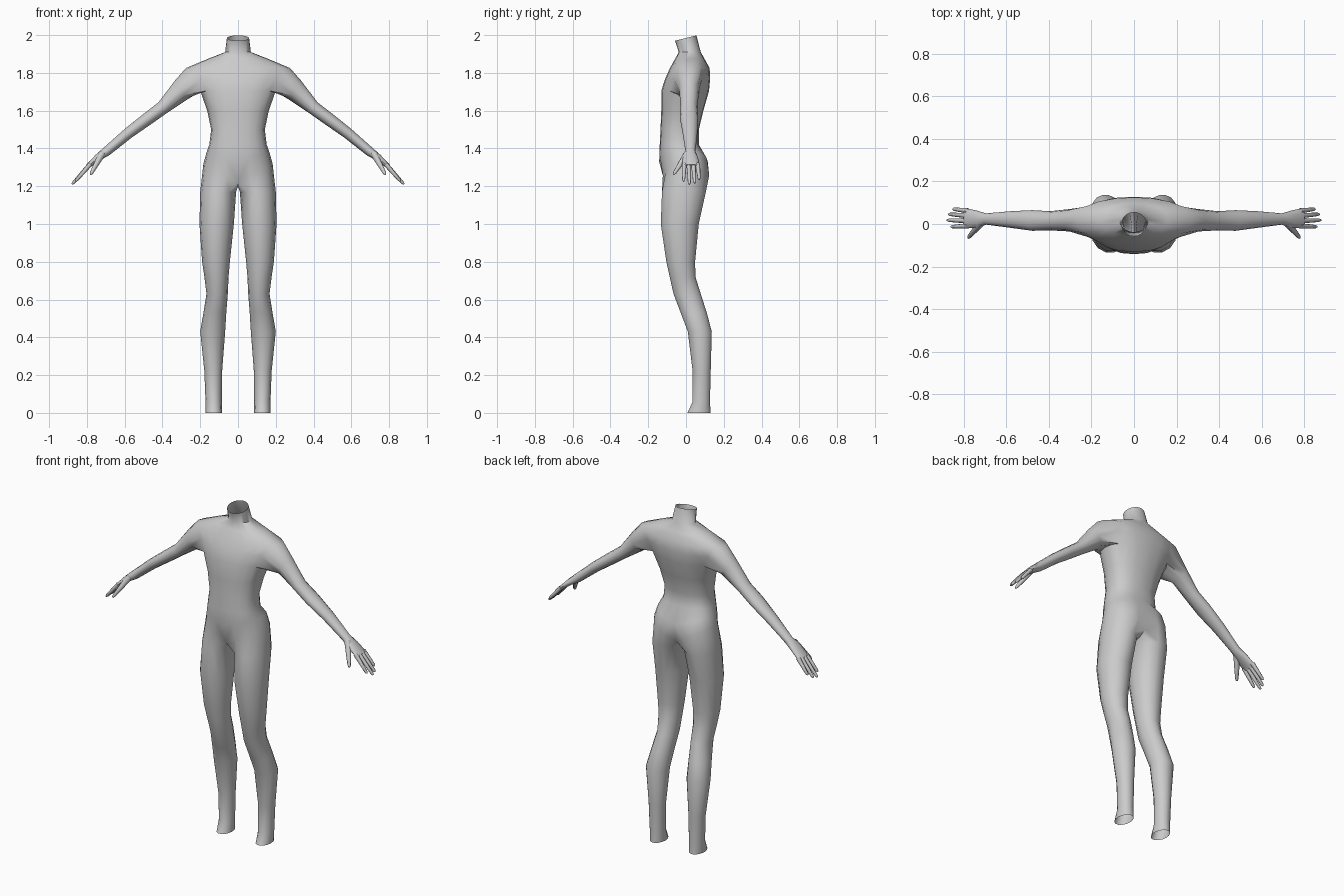
import bpy, bmesh
from math import sin, cos, radians, copysign
from mathutils import Vector

if "Cube" in bpy.data.objects:
    bpy.data.objects.remove(bpy.data.objects["Cube"])

bm = bmesh.new()


def spow(v, p):
    return copysign(abs(v) ** p, v)


def band(a, b, closed=True, flip=False, skip=()):
    """Join two rows of vertices with quads."""
    n = len(a)
    for i in range(n if closed else n - 1):
        if i in skip:
            continue
        j = (i + 1) % n
        q = [a[i], a[j], b[j], b[i]]
        bm.faces.new(q[::-1] if flip else q)


def torso_row(z, hw, yf, yb, side=0.0, tilt=0.0, p=0.85):
    """Half ring running from front centre round the side to back centre."""
    row = []
    for i in range(11):
        a = radians(-90 + 18 * i)
        c = cos(a) if 0 < i < 10 else 0.0
        x = hw * spow(c, p)
        y = (yf + yb) / 2 + (yb - yf) / 2 * spow(sin(a), p)
        row.append(bm.verts.new((x, y, z + side * x / hw + tilt * y)))
    return row


def leg_row(z, xi, xo, yf, yb):
    row = []
    for i in range(14):
        a = radians(360 / 14 * (i - 5))
        row.append(bm.verts.new(((xi + xo) / 2 + (xo - xi) / 2 * cos(a),
                                 (yf + yb) / 2 + (yb - yf) / 2 * sin(a), z)))
    return row


def arm_row(xt, zt, xb, zb, yf, yb):
    """Ring given by its top point, bottom point and depth range."""
    row = []
    for i in range(12):
        a = radians(-150 + 30 * i)
        s = sin(a) / 2
        row.append(bm.verts.new(((xt + xb) / 2 + (xt - xb) * s,
                                 (yf + yb) / 2 + (yb - yf) / 2 * cos(a),
                                 (zt + zb) / 2 + (zt - zb) * s)))
    return row


def finger(base, tip, r0, r1):
    base, tip = Vector(base), Vector(tip)
    d = (tip - base).normalized()
    v = d.cross(Vector((0, 1, 0))).normalized()
    u = v.cross(d)
    prev = None
    for t, r in ((0, r0), (0.5, (r0 + r1) / 2), (0.92, r1), (1, r1 * 0.5)):
        c = base.lerp(tip, t)
        ring = [bm.verts.new(c + r * (cos(radians(45 * k)) * u + sin(radians(45 * k)) * v))
                for k in range(8)]
        if prev:
            band(prev, ring)
        prev = ring
    bm.faces.new(prev)


# Torso and neck, with an opening left at the shoulder
torso = [torso_row(*r) for r in (
    (1.22, .183, -.128, .128, .10),
    (1.33, .166, -.142, .115, .05),
    (1.42, .152, -.139, .068),
    (1.50, .142, -.135, .068),
    (1.60, .163, -.131, .092),
    (1.705, .200, -.131, .122),
    (1.77, .238, -.110, .128),
    (1.826, .275, -.085, .125, 0, 0, 0.95),
    (1.874, .160, -.058, .098, 0, 0, 0.95),
    (1.91, .068, -.038, .078, 0, 0, 1),
    (1.985, .059, -.058, .055, 0, .25, 1))]
LO, MID, HI = 5, 6, 7
for k in range(len(torso) - 1):
    band(torso[k], torso[k + 1], closed=False,
         skip=range(3, 7) if k in (LO, MID) else ())

# Arm, growing out of the shoulder opening down to the palm
prev = (torso[LO][3:8] + [torso[MID][7]] + torso[HI][3:8][::-1] + [torso[MID][3]])
for r in ((.335, 1.758, .272, 1.657, -.035, .070),
          (.42, 1.645, .37, 1.592, -.030, .060),
          (.50, 1.583, .455, 1.532, -.032, .065),
          (.60, 1.503, .562, 1.458, -.018, .060),
          (.71, 1.405, .68, 1.365, -.003, .050),
          (.755, 1.365, .730, 1.337, -.018, .064),
          (.802, 1.315, .785, 1.298, -.021, .074)):
    row = arm_row(*r)
    band(prev, row)
    prev = row
bm.faces.new(prev)

# Fingers and thumb
for y0, y1, x, z in ((-.009, -.013, .860, 1.226), (.015, .018, .879, 1.210),
                     (.039, .046, .872, 1.216), (.062, .070, .852, 1.236)):
    finger((.782, y0, 1.317), (x, y1, z), .0125, .008)
finger((.718, .008, 1.375), (.780, -.066, 1.262), .019, .009)

# Leg, joined to the hip line and three crotch points on the centre line
hip = torso[0]
hip[-1].co.y -= .035
hip[0].co.y += .015
prev = hip + [bm.verts.new((0, y, 1.198)) for y in (.05, 0, -.06)]
for r in ((1.17, .010, .200, -.130, .108),
          (1.00, .022, .204, -.136, .070),
          (0.80, .043, .190, -.106, .050),
          (0.72, .050, .178, -.088, .052),
          (0.63, .054, .167, -.068, .080),
          (0.53, .062, .183, -.030, .112),
          (0.43, .068, .200, .008, .138),
          (0.22, .084, .178, .034, .132),
          (0.06, .086, .172, .034, .128),
          (0.00, .086, .171, .006, .132)):
    row = leg_row(*r)
    band(prev, row, flip=True)
    prev = row

# Drop the unused points inside the shoulder opening and finish the half body
bmesh.ops.delete(bm, geom=[v for v in bm.verts if not v.link_faces], context='VERTS')
mesh = bpy.data.meshes.new("body")
bm.to_mesh(mesh)
bm.free()
body = bpy.data.objects.new("body", mesh)
bpy.context.collection.objects.link(body)
bpy.context.view_layer.objects.active = body
body.select_set(True)
mirror = body.modifiers.new("Mirror", 'MIRROR')
mirror.merge_threshold = 0.0005
bpy.ops.object.modifier_apply(modifier=mirror.name)
bpy.ops.object.shade_smooth_by_angle(angle=radians(60))
